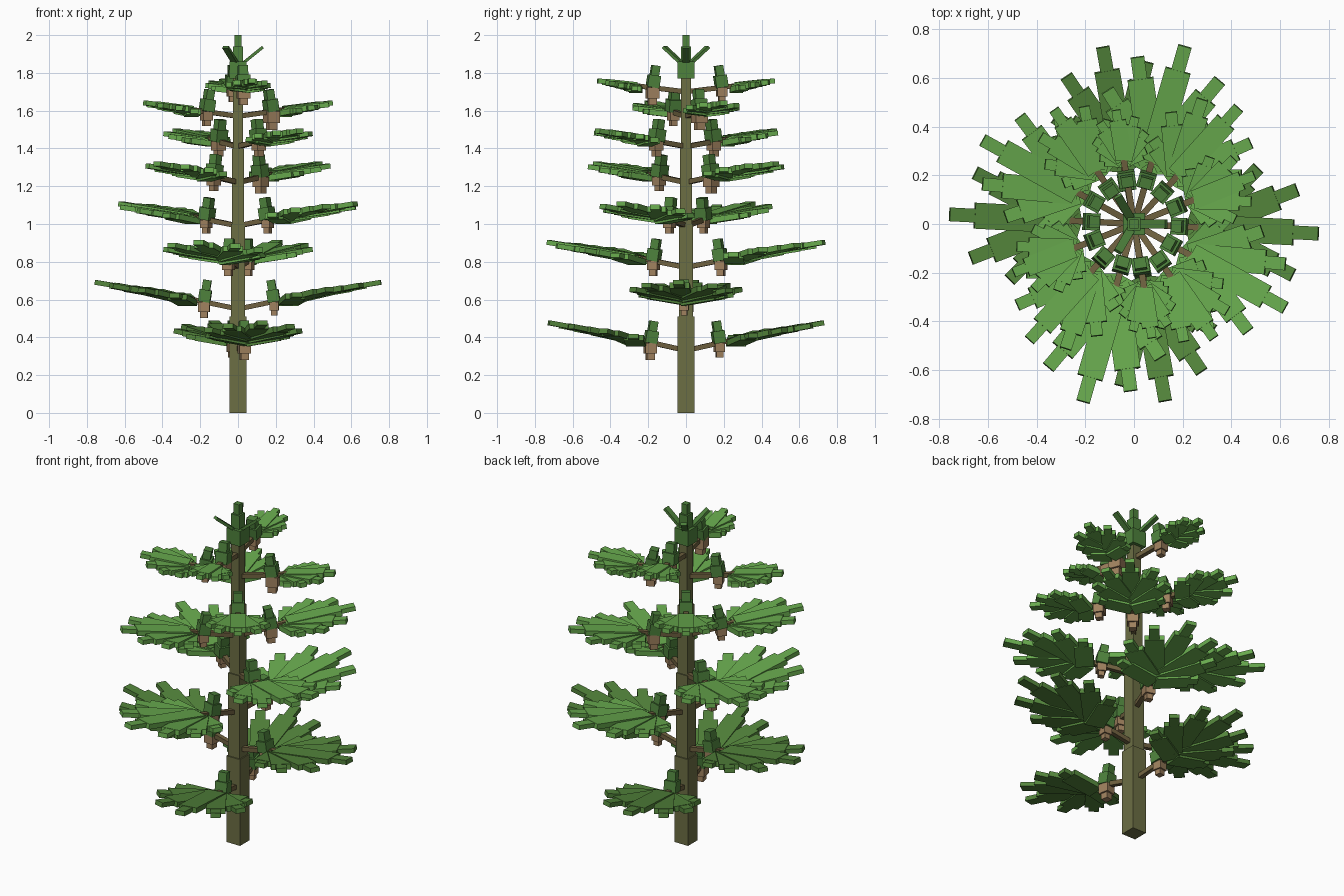
import bpy, bmesh
from math import radians, degrees, atan2
from mathutils import Matrix

if "Cube" in bpy.data.objects:
    bpy.data.objects.remove(bpy.data.objects["Cube"], do_unlink=True)


def material(name, rgb):
    lin = [((c / 255 + 0.055) / 1.055) ** 2.4 for c in rgb]
    m = bpy.data.materials.new(name)
    m.use_nodes = True
    m.diffuse_color = (*lin, 1)
    m.node_tree.nodes["Principled BSDF"].inputs["Base Color"].default_value = (*lin, 1)
    return m


BARK = material("olive bark", (108, 110, 68))
TWIG = material("twig brown", (112, 98, 64))
CONE = material("cone tan", (160, 130, 95))
LIGHT = material("light needles", (104, 170, 78))
DARK = material("dark needles", (84, 134, 60))
BUD = material("bud green", (78, 130, 60))


def box(bm, size, center, frame=Matrix()):
    """Add a box of the given size, centred in the given local frame."""
    m = frame @ Matrix.Translation(center) @ Matrix.Diagonal((*size, 1))
    bmesh.ops.create_cube(bm, size=1, matrix=m)


def finish(bm, name, mat):
    mesh = bpy.data.meshes.new(name)
    bm.to_mesh(mesh)
    bm.free()
    mesh.materials.append(mat)
    ob = bpy.data.objects.new(name, mesh)
    bpy.context.collection.objects.link(ob)


def turn(deg, axis):
    return Matrix.Rotation(radians(deg), 4, axis)


# Stepped trunk
bm = bmesh.new()
for width, low, high in ((0.09, 0, 0.51), (0.076, 0.51, 1.0), (0.064, 1.0, 1.4), (0.054, 1.4, 1.8)):
    box(bm, (width, width, high - low), (0, 0, (low + high) / 2))
finish(bm, "trunk", BARK)

# Crown: stacked blocks with three small raised sprigs
bm = bmesh.new()
for width, low, high in ((0.09, 1.77, 1.86), (0.055, 1.86, 1.94), (0.036, 1.94, 2.0)):
    box(bm, (width, width, high - low), (0, 0, (low + high) / 2))
for a in (0, 120, 240):
    frame = Matrix.Translation((0, 0, 1.83)) @ turn(a, 'Z') @ turn(-39, 'Y')
    box(bm, (0.13, 0.035, 0.016), (0.105, 0, 0), frame)
finish(bm, "crown", BUD)

# Needle fingers: yaw from the fan axis, share of the full length, drop
HUB = 0.268
FINGERS = ((0, 1.0, 0), (24, 0.88, 0.010), (48, 0.70, 0.018), (76, 0.48, 0.028))


def fan(name, frame, length, lift, pitch, mat):
    bm = bmesh.new()
    wide = 0.105 * (length / 0.48) ** 0.5
    for yaw, share, drop in FINGERS:
        for side in ((1, -1) if yaw else (1,)):
            reach = length * share
            f = (frame @ Matrix.Translation((HUB, 0, lift - drop - 0.002 * side))
                 @ turn(yaw * side, 'Z') @ turn(-pitch, 'Y'))
            blade = reach * 0.79
            box(bm, (blade, wide, 0.03), (blade / 2, 0, 0), f)
            box(bm, (reach * 0.6, wide * 0.53, 0.026), (reach * 0.7, 0, 0), f)
    finish(bm, name, mat)


def branch(tag, tier, half, height, length, size):
    angle = 100 + 77 * tier + 180 * half
    frame = Matrix.Translation((0, 0, height)) @ turn(angle, 'Z')
    lift = 0.066 - 0.004 * tier
    seat = frame @ Matrix.Translation((0.18 + 0.012 * half, 0, lift * 0.6))
    # Twig, rising from the trunk into the fan
    bm = bmesh.new()
    slope = degrees(atan2(lift - 0.006, HUB))
    box(bm, (0.28, 0.026, 0.026), (0.15, 0, 0), frame @ turn(-slope, 'Y'))
    finish(bm, "twig_" + tag, TWIG)
    fan("needle_fan_" + tag, frame, length + 0.007, lift, 10 - 0.55 * tier,
        DARK if tier < 2 else LIGHT)
    # Hanging cone
    bm = bmesh.new()
    box(bm, (0.062 * size, 0.062 * size, 0.055 * size), (0, 0, -0.0275 * size), seat)
    box(bm, (0.042 * size, 0.042 * size, 0.035 * size), (0, 0, -0.072 * size), seat)
    finish(bm, "cone_" + tag, CONE)
    # Upright bud, leaning towards the trunk
    bm = bmesh.new()
    f = seat @ turn(-9, 'Y')
    box(bm, (0.064, 0.07, 0.065), (0, 0, 0.0325), f)
    box(bm, (0.044, 0.05, 0.055), (0, 0, 0.09), f)
    finish(bm, "bud_" + tag, BUD)


# Spiral of opposed branch pairs: height, fan length, cone size on each side
TIERS = ((0.33, 0.47, 0.85, 1.0), (0.55, 0.49, 0.95, 0.8), (0.77, 0.49, 0.9, 0.9),
         (0.99, 0.44, 0.8, 0.8), (1.22, 0.37, 1.0, 0.85), (1.41, 0.3, 0.9, 0.9),
         (1.57, 0.26, 0.85, 1.1), (1.70, 0.2, 1.05, 0.85))
for i, (height, length, *sizes) in enumerate(TIERS):
    for half, size in enumerate(sizes):
        branch(f"{i + 1}{'ab'[half]}", i, half, height, length, size)
